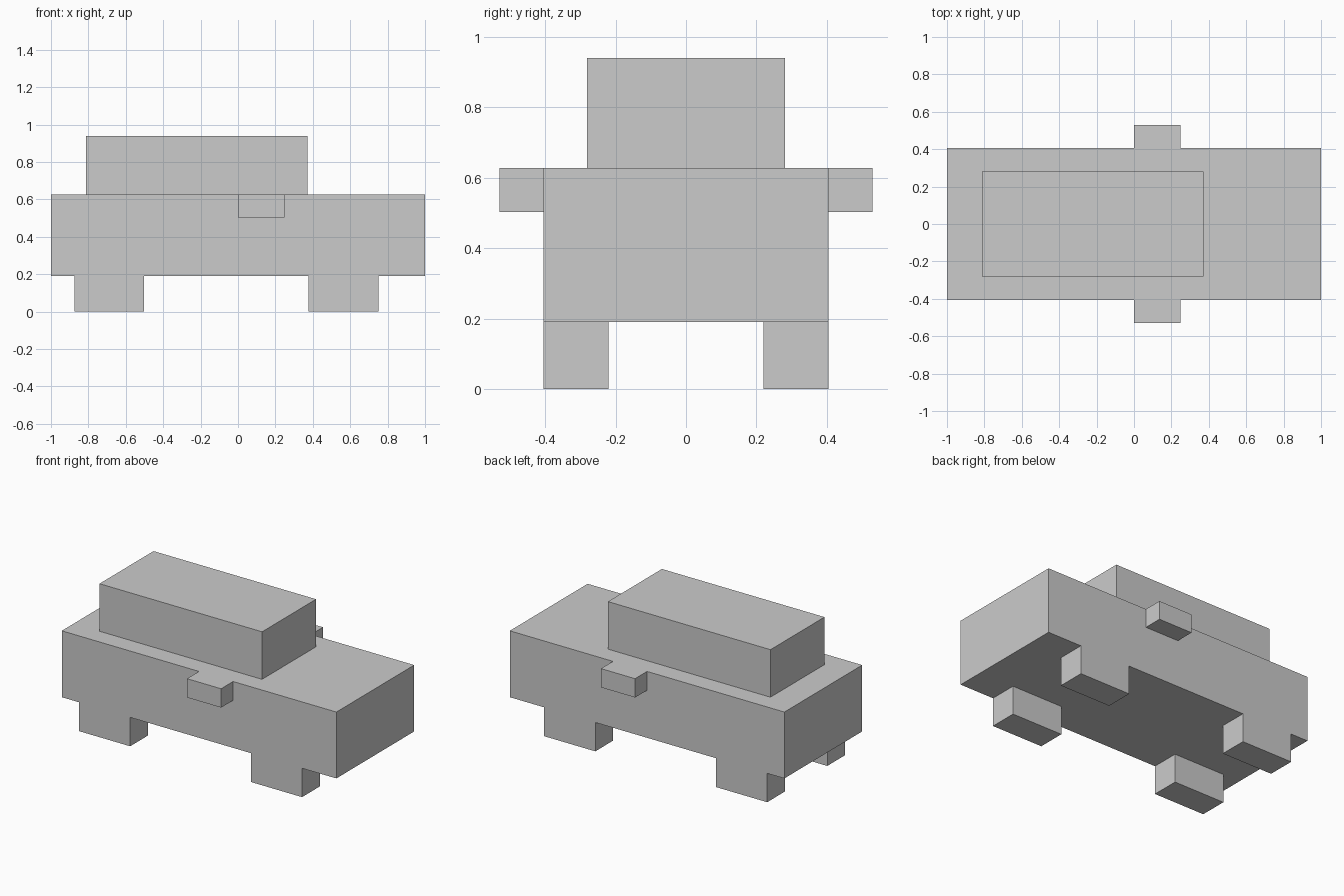
import bpy
from mathutils import Vector

if "Cube" in bpy.data.objects:
    bpy.data.objects.remove(bpy.data.objects["Cube"])


def box(name, low, high):
    """Axis-aligned box between two corners."""
    low, high = Vector(low), Vector(high)
    bpy.ops.mesh.primitive_cube_add(size=1, location=(low + high) / 2)
    obj = bpy.context.object
    obj.name = name
    obj.scale = high - low
    bpy.ops.object.transform_apply(location=True, rotation=False, scale=True)
    return obj


def mirrored_box(name, low, high):
    """Box repeated on the other side of the car."""
    obj = box(name, low, high)
    mod = obj.modifiers.new("mirror_sides", 'MIRROR')
    mod.use_axis = (False, True, False)
    mod.use_mirror_merge = False
    return obj


# Main body and cabin
box("body", (-1, -0.405, 0.19), (1, 0.405, 0.627))
box("cabin", (-0.812, -0.281, 0.627), (0.372, 0.281, 0.94))

# Side mirrors, flush with the top of the body
mirrored_box("side_mirrors", (0, 0.405, 0.503), (0.248, 0.53, 0.627))

# Blocky wheels, flush with the body sides
for name, x in (("rear_wheels", -0.875), ("front_wheels", 0.377)):
    mirrored_box(name, (x, 0.22, 0), (x + 0.373, 0.405, 0.19))
